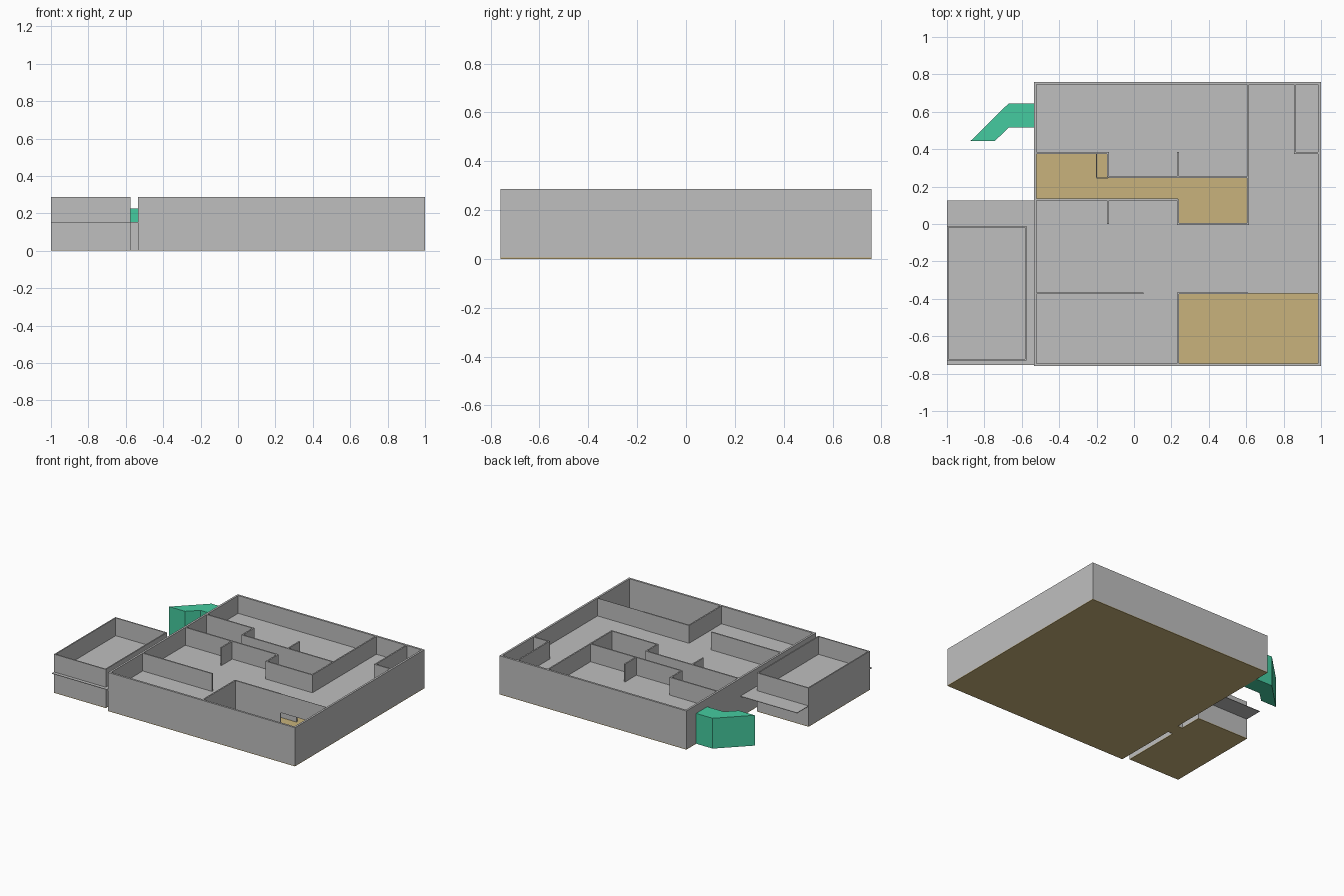
import bpy, bmesh

if "Cube" in bpy.data.objects:
    bpy.data.objects.remove(bpy.data.objects["Cube"])

H = 0.287      # wall top
F = 0.155      # upper floor level
T = 0.010      # partition thickness


def material(name, rgb):
    m = bpy.data.materials.new(name)
    m.diffuse_color = (*rgb, 1.0)
    m.use_nodes = True
    m.node_tree.nodes["Principled BSDF"].inputs["Base Color"].default_value = m.diffuse_color
    return m


GREY = material("grey_plaster", (0.52, 0.52, 0.52))
TAN = material("tan_floor", (0.58, 0.45, 0.20))
GREEN = material("green_porch", (0.06, 0.60, 0.35))


def finish(name, bm, mat):
    me = bpy.data.meshes.new(name)
    bmesh.ops.recalc_face_normals(bm, faces=bm.faces)
    bm.to_mesh(me)
    bm.free()
    me.materials.append(mat)
    ob = bpy.data.objects.new(name, me)
    bpy.context.collection.objects.link(ob)
    return ob


def prism(bm, outline, z0, z1):
    """Extrude a plan outline from z0 up to z1."""
    face = bm.faces.new([bm.verts.new((x, y, z0)) for x, y in outline])
    top = bmesh.ops.extrude_face_region(bm, geom=[face])["geom"]
    for v in top:
        if isinstance(v, bmesh.types.BMVert):
            v.co.z = z1


def boxes(name, rects, z0, z1, mat):
    """One object from plan rectangles (x0, x1, y0, y1)."""
    bm = bmesh.new()
    for x0, x1, y0, y1 in rects:
        prism(bm, [(x0, y0), (x1, y0), (x1, y1), (x0, y1)], z0, z1)
    return finish(name, bm, mat)


def ring(x0, x1, y0, y1, t):
    """Four wall strips around a rectangle."""
    return [(x0, x1, y0, y0 + t), (x0, x1, y1 - t, y1),
            (x0, x0 + t, y0 + t, y1 - t), (x1 - t, x1, y0 + t, y1 - t)]


def along_x(y, x0, x1, t=T):
    return (x0, x1, y - t / 2, y + t / 2)


def along_y(x, y0, y1, t=T):
    return (x - t / 2, x + t / 2, y0, y1)


# House shell
boxes("house_ground_floor", [(-0.535, 1, -0.76, 0.76)], 0, 0.005, TAN)
boxes("house_outer_walls", ring(-0.535, 1, -0.76, 0.76, 0.015), 0.005, H, GREY)

# Upper floor slab, leaving the stairwell and front room open to below
boxes("upper_floor", [
    (-0.525, 0.99, 0.38, 0.75), (-0.14, 0.99, 0.25, 0.38),
    (0.61, 0.99, 0.0, 0.25), (-0.525, 0.235, 0.0, 0.13),
    (-0.525, 0.99, -0.37, 0.0), (-0.525, 0.235, -0.75, -0.37),
], F - 0.01, F, GREY)

# Walls around the open wells, running the full height
boxes("well_walls", [
    along_x(0.38, -0.525, -0.135), along_y(-0.14, 0.25, 0.38),
    along_x(0.13, -0.525, 0.235), along_x(0.25, -0.14, 0.615),
    along_y(0.235, 0.0, 0.13), along_x(0.0, 0.23, 0.615),
    along_y(0.61, 0.0, 0.25), along_y(0.235, -0.75, -0.365),
    along_x(-0.37, 0.23, 0.61),
], 0.005, H, GREY)

# Upper storey partitions
boxes("upper_partitions", [
    along_y(0.61, 0.25, 0.75), along_y(0.86, 0.375, 0.75),
    along_x(0.38, 0.86, 0.99), along_y(0.235, 0.25, 0.385),
    along_y(-0.14, 0.0, 0.13), along_x(-0.37, -0.525, 0.05),
    along_x(-0.37, 0.61, 0.99, 0.002),
], F, H, GREY)

# Lower storey partitions
boxes("lower_partitions", [
    along_x(-0.18, 0.235, 0.61), along_y(-0.20, 0.245, 0.38, 0.004),
    along_x(0.246, -0.20, -0.14, 0.004),
], 0.005, F - 0.005, GREY)

# Side annex with its thin terrace slab and link to the house
boxes("annex_floor", [(-1, -0.575, -0.73, -0.01)], 0, 0.005, TAN)
boxes("annex_walls", ring(-1, -0.575, -0.73, -0.01, 0.009), 0.005, H, GREY)
boxes("terrace_slab", [(-1, -0.535, -0.755, 0.125)], F - 0.004, F, GREY)
boxes("link_floor", [(-0.575, -0.535, -0.28, -0.18)], 0, 0.005, TAN)
boxes("link_walls", [(-0.575, -0.535, -0.28, -0.27),
                     (-0.575, -0.535, -0.19, -0.18)], 0.005, F - 0.002, GREY)

# Bent side porch
bm = bmesh.new()
prism(bm, [(-0.535, 0.645), (-0.67, 0.645), (-0.875, 0.443),
           (-0.745, 0.443), (-0.67, 0.515), (-0.535, 0.515)], 0, 0.225)
finish("side_porch", bm, GREEN)
